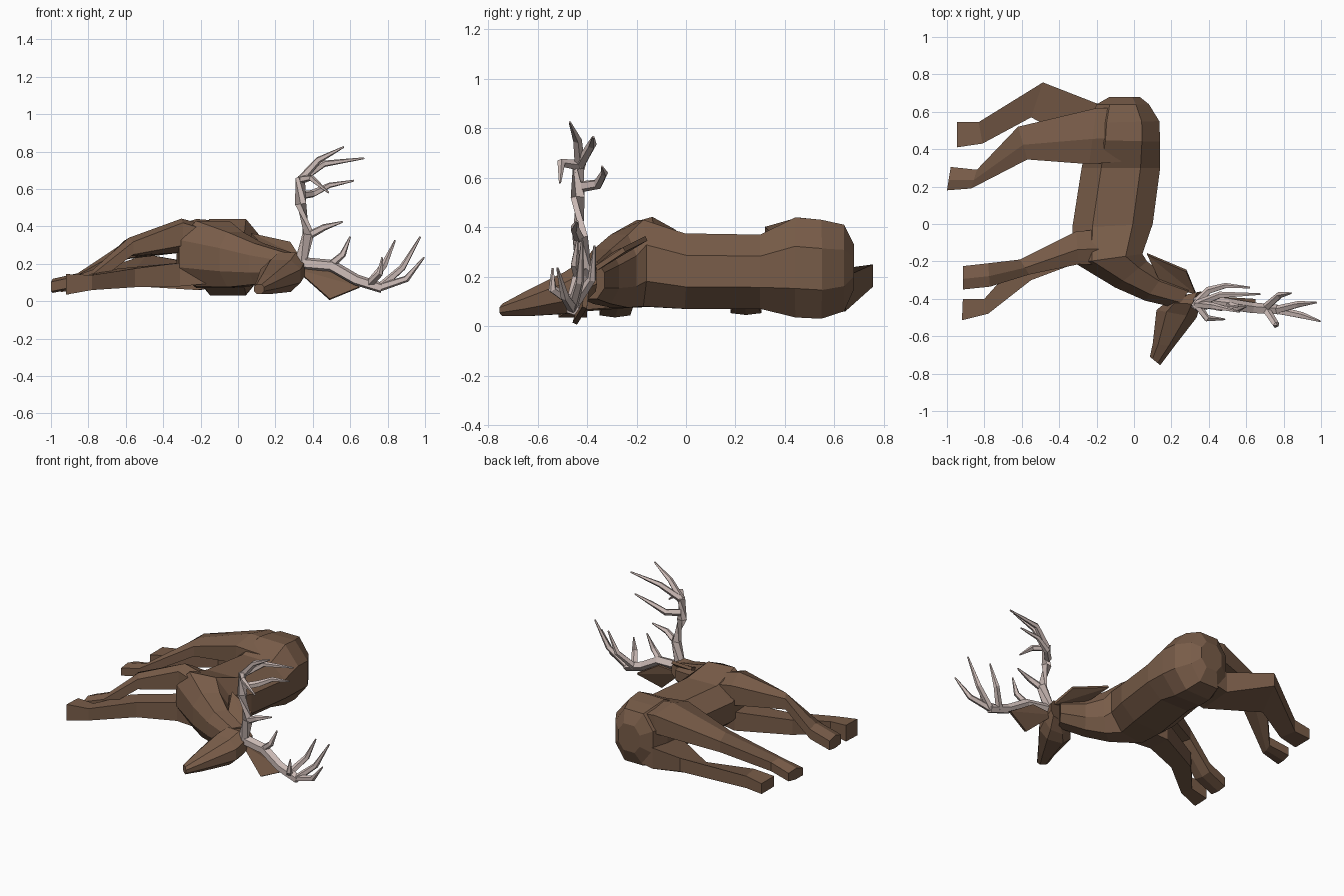
import bpy, bmesh, math
from mathutils import Vector


def material(name, rgb):
    m = bpy.data.materials.new(name)
    m.diffuse_color = (*rgb, 1)
    return m


HIDE = material("hide", (0.19, 0.108, 0.066))
BONE = material("bone", (0.62, 0.51, 0.48))


def finish(name, bm, mat):
    bmesh.ops.recalc_face_normals(bm, faces=bm.faces)
    me = bpy.data.meshes.new(name)
    bm.to_mesh(me)
    bm.free()
    me.materials.append(mat)
    ob = bpy.data.objects.new(name, me)
    bpy.context.collection.objects.link(ob)
    return ob


def skin(bm, rings):
    """Bridge equal rings of points and cap both ends."""
    rings = [[bm.verts.new(p) for p in r] for r in rings]
    n = len(rings[0])
    for a, b in zip(rings, rings[1:]):
        for i in range(n):
            j = (i + 1) % n
            bm.faces.new((a[i], a[j], b[j], b[i]))
    bm.faces.new(rings[0])
    bm.faces.new(rings[-1])


SQUARE = [(1, 1), (-1, 1), (-1, -1), (1, -1)]
RIDGE = [(1, .55), (.1, 1), (-1, .65), (-1, -.8), (0, -1), (1, -.8)]
OCTAGON = [(1, .42), (.5, 1), (-.5, 1), (-1, .42),
           (-1, -.42), (-.5, -1), (.5, -1), (1, -.42)]


def loft(name, shape, sections):
    """Section: edge x1, y1, opposite edge x2, y2, z low, z high, optional tilt."""
    rings = []
    for x1, y1, x2, y2, lo, hi, *tilt in sections:
        t = tilt[0] if tilt else 0
        rings.append([((x1 + x2 + u * (x2 - x1)) / 2,
                       (y1 + y2 + u * (y2 - y1)) / 2,
                       (lo + hi + v * (hi - lo)) / 2 - u * t) for u, v in shape])
    bm = bmesh.new()
    skin(bm, rings)
    return finish(name, bm, HIDE)


def tube(bm, pts, r0, r1, sides=5):
    pts = [Vector(p) for p in pts]
    rings = []
    for i, p in enumerate(pts):
        d = pts[min(i + 1, len(pts) - 1)] - pts[max(i - 1, 0)]
        q = d.to_track_quat('Z', 'Y')
        r = r0 + (r1 - r0) * (i / (len(pts) - 1)) ** 2
        rings.append([p + q @ Vector((r * math.cos(t), r * math.sin(t), 0))
                      for t in (k * math.tau / sides for k in range(sides))])
    skin(bm, rings)


def antler(name, beam, tines):
    bm = bmesh.new()
    tube(bm, beam, 0.034, 0.028)
    for t in tines:
        tube(bm, t, 0.023, 0.005)
    finish(name, bm, BONE)


def ear(name, pts):
    bm = bmesh.new()
    base, s1, tip, s2 = [bm.verts.new(p) for p in pts]
    # fold along the middle gives a cupped ear
    bm.faces.new((base, s1, tip))
    bm.faces.new((base, tip, s2))
    ob = finish(name, bm, HIDE)
    mod = ob.modifiers.new("thickness", 'SOLIDIFY')
    mod.thickness = 0.02
    mod.offset = 0


# trunk and neck, lying on its side from rump to poll
loft("body", OCTAGON, [
    (-.13, .68, .03, .68, .15, .33),
    (-.20, .64, .08, .64, .06, .41),
    (-.24, .54, .135, .55, .03, .43),
    (-.25, .45, .14, .44, .035, .44),
    (-.28, .30, .14, .30, .07, .37),
    (-.33, -.02, .10, .00, .07, .375),
    (-.315, -.21, .045, -.16, .08, .43),
    (-.10, -.34, .07, -.20, .075, .37),
    (.06, -.41, .16, -.27, .09, .31),
    (.23, -.45, .31, -.33, .11, .26)])

# head, muzzle toward the front
loft("head", OCTAGON, [
    (.27, -.38, .36, -.36, .14, .25),
    (.17, -.42, .355, -.43, .08, .26),
    (.12, -.46, .335, -.50, .05, .22),
    (.10, -.64, .215, -.655, .04, .14),
    (.085, -.71, .14, -.755, .04, .09)])

# legs, all reaching to the left
loft("upper_hind_leg", RIDGE, [
    (.00, .62, .02, .34, .24, .42),
    (-.20, .62, -.24, .32, .27, .44),
    (-.62, .52, -.57, .345, .225, .325),
    (-.84, .29, -.87, .19, .07, .15),
    (-.98, .305, -1.0, .18, .045, .12)])
loft("lower_hind_leg", SQUARE, [
    (-.05, .65, -.05, .40, .09, .22),
    (-.20, .645, -.22, .40, .06, .20),
    (-.487, .757, -.55, .57, .12, .21, .04),
    (-.83, .545, -.81, .43, .06, .14),
    (-.946, .545, -.946, .41, .05, .12)])
loft("upper_front_leg", RIDGE, [
    (-.08, -.02, -.06, -.22, .24, .38),
    (-.31, -.04, -.295, -.215, .26, .44, -.02),
    (-.61, -.19, -.56, -.27, .24, .34),
    (-.78, -.21, -.77, -.335, .08, .17),
    (-.915, -.225, -.915, -.35, .035, .12)])
loft("lower_front_leg", SQUARE, [
    (-.10, -.08, -.10, -.26, .10, .22),
    (-.32, -.06, -.31, -.21, .08, .205),
    (-.64, -.22, -.55, -.30, .075, .175),
    (-.80, -.40, -.78, -.48, .06, .14),
    (-.915, -.40, -.92, -.515, .035, .145)])

# ears: base, side, tip, side
ear("upper_ear", [(.33, -.37, .23), (.15, -.33, .27), (.07, -.16, .355), (.28, -.25, .31)])
ear("lower_ear", [(.31, -.40, .17), (.49, -.45, .01), (.65, -.41, .075), (.48, -.40, .18)])

# antlers: main beam, then tines
antler("upper_antler",
       [(.33, -.41, .20), (.375, -.43, .36), (.335, -.435, .52), (.335, -.43, .66)],
       [[(.375, -.43, .35), (.46, -.45, .395), (.56, -.44, .425)],
        [(.335, -.42, .565), (.40, -.355, .575), (.49, -.33, .62), (.62, -.34, .645)],
        [(.335, -.43, .65), (.43, -.44, .755), (.565, -.47, .825)],
        [(.335, -.43, .65), (.46, -.38, .735), (.675, -.375, .765)],
        [(.335, -.43, .65), (.39, -.505, .66), (.485, -.51, .58)]])
antler("lower_antler",
       [(.33, -.41, .205), (.50, -.43, .19), (.63, -.45, .115), (.77, -.46, .07)],
       [[(.49, -.43, .19), (.56, -.45, .25), (.60, -.44, .345)],
        [(.76, -.46, .075), (.90, -.49, .12), (.995, -.52, .235)],
        [(.76, -.46, .075), (.88, -.43, .18), (.975, -.42, .345)],
        [(.70, -.45, .09), (.78, -.38, .19), (.84, -.37, .325)],
        [(.70, -.45, .09), (.76, -.54, .15), (.77, -.54, .235)]])
